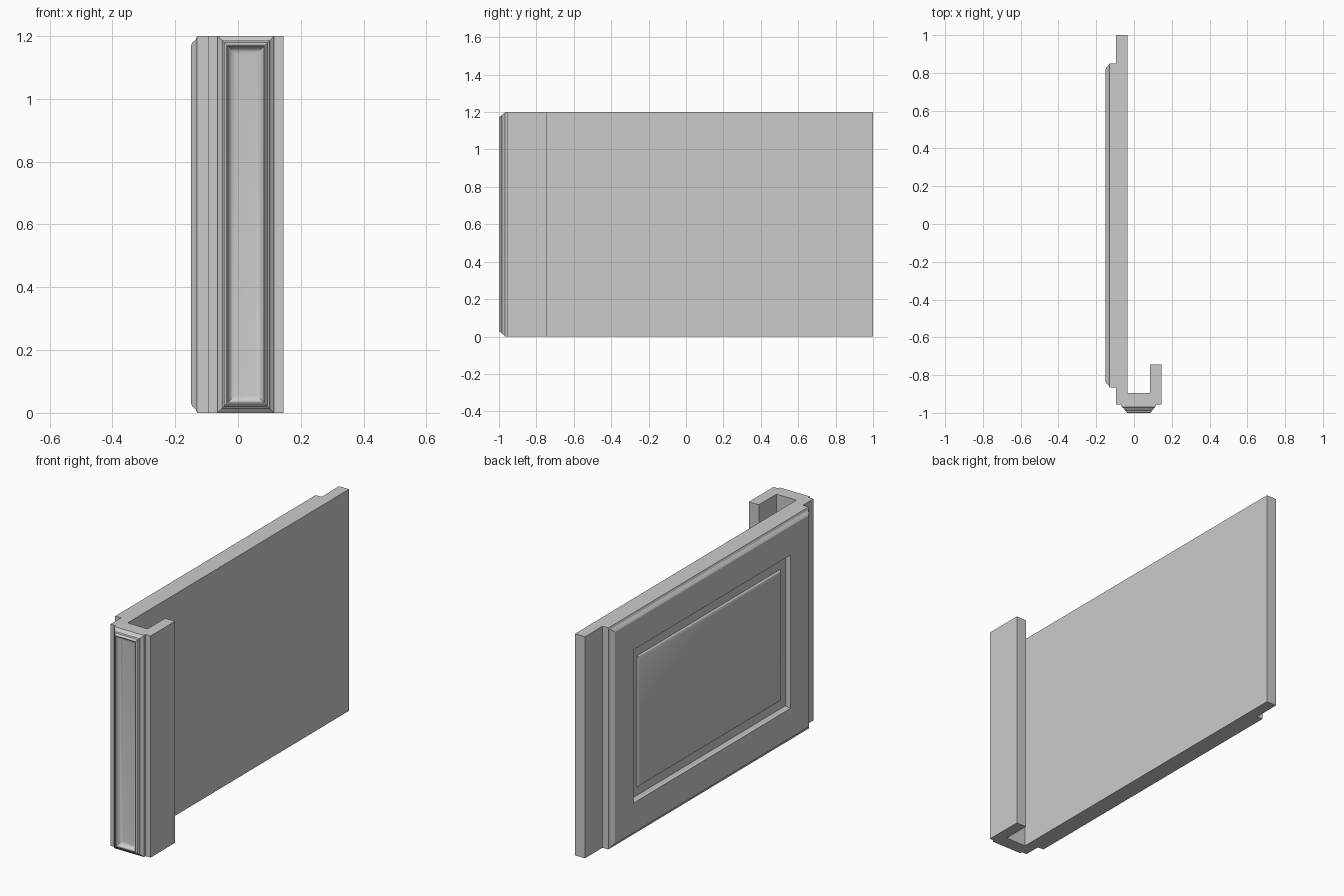
import bpy, bmesh, math
from mathutils import Vector

if "Cube" in bpy.data.objects:
    bpy.data.objects.remove(bpy.data.objects["Cube"])

H = 1.2


def make_object(name, bm):
    bmesh.ops.recalc_face_normals(bm, faces=bm.faces[:])
    mesh = bpy.data.meshes.new(name)
    bm.to_mesh(mesh)
    bm.free()
    ob = bpy.data.objects.new(name, mesh)
    bpy.context.collection.objects.link(ob)
    return ob


def extrude_outline(name, pts, height):
    bm = bmesh.new()
    face = bm.faces.new([bm.verts.new((x, y, 0)) for x, y in pts])
    top = bmesh.ops.extrude_face_region(bm, geom=[face])["geom"]
    bmesh.ops.translate(bm, vec=(0, 0, height),
                        verts=[v for v in top if isinstance(v, bmesh.types.BMVert)])
    return make_object(name, bm)


def moulded_panel(name, centre, u, v, width, height, profile):
    """Loft nested rectangles through (inset, raise) steps, then cap both ends."""
    centre, u, v = Vector(centre), Vector(u), Vector(v)
    n = u.cross(v)
    bm = bmesh.new()
    rings = []
    for inset, rise in profile:
        w, h = width / 2 - inset, height / 2 - inset
        rings.append([bm.verts.new(centre + u * (a * w) + v * (b * h) + n * rise)
                      for a, b in ((-1, -1), (1, -1), (1, 1), (-1, 1))])
    for r, s in zip(rings, rings[1:]):
        for i in range(4):
            j = (i + 1) % 4
            bm.faces.new((r[i], r[j], s[j], s[i]))
    bm.faces.new(rings[0][::-1])
    bm.faces.new(rings[-1])
    ob = make_object(name, bm)
    bpy.ops.object.select_all(action='DESELECT')
    ob.select_set(True)
    bpy.context.view_layer.objects.active = ob
    bpy.ops.object.shade_smooth_by_angle(angle=math.radians(25))
    return ob


# Hook-shaped wall: long side, short front, small return
extrude_outline("wall_shell", [
    (-0.095, 1.0), (-0.095, -0.955), (0.145, -0.955), (0.145, -0.745),
    (0.085, -0.745), (0.085, -0.895), (-0.035, -0.895), (-0.035, 1.0)], H)

# Large side panel: stepped edge, flat frame, recess, raised field
moulded_panel("side_panel", (-0.095, -0.0075, H / 2), (0, -1, 0), (0, 0, 1), 1.715, H, [
    (0, 0), (0, 0.035), (0.012, 0.040), (0.020, 0.050), (0.030, 0.055),
    (0.185, 0.055), (0.190, 0.045), (0.200, 0.035),
    (0.245, 0.035), (0.250, 0.042), (0.262, 0.047)])

# Narrow front panel: stepped edge, coved rim, sunken field
cove = [(0.058 - 0.026 * math.cos(t), 0.044 - 0.024 * math.sin(t))
        for t in (math.radians(a) for a in (0, 18, 36, 54, 72, 90))]
moulded_panel("front_panel", (0.025, -0.955, H / 2), (1, 0, 0), (0, 0, 1), 0.18, H, [
    (0, 0), (0, 0.013), (0.012, 0.023), (0.015, 0.030), (0.021, 0.033),
    (0.024, 0.041), (0.029, 0.045)] + cove)
